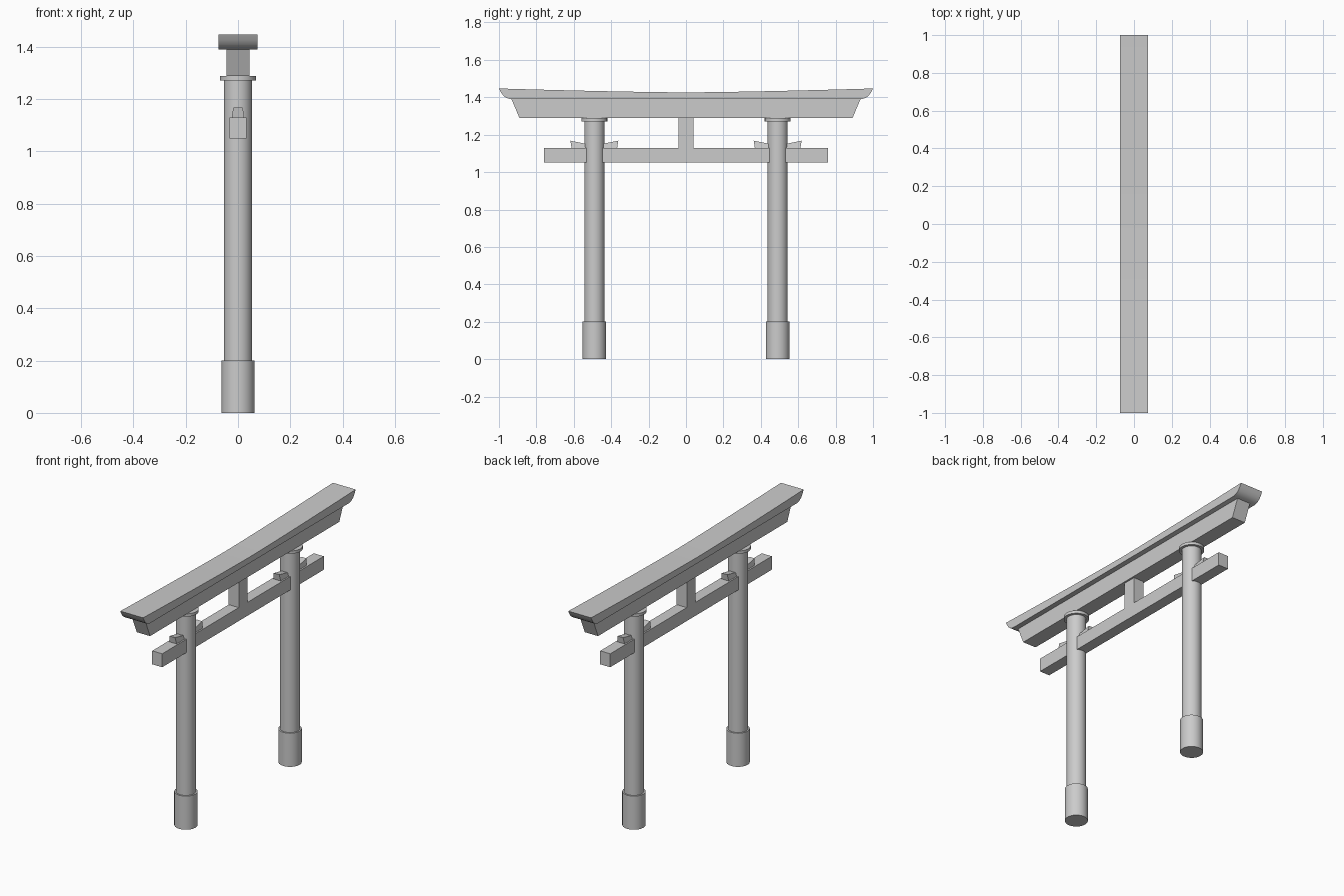
import bpy, math

if "Cube" in bpy.data.objects:
    bpy.data.objects.remove(bpy.data.objects["Cube"])


def smooth(obj):
    bpy.ops.object.select_all(action='DESELECT')
    obj.select_set(True)
    bpy.context.view_layer.objects.active = obj
    bpy.ops.object.shade_smooth_by_angle(angle=math.radians(35))


def cylinder(name, y, r, z0, z1):
    bpy.ops.mesh.primitive_cylinder_add(vertices=32, radius=r, depth=z1 - z0,
                                        location=(0, y, (z0 + z1) / 2))
    obj = bpy.context.object
    obj.name = name
    smooth(obj)


def extrude_profile(name, points, half, round_ends=False):
    """Prism along x from a (y, z) or (y, z, half width) outline."""
    n = len(points)
    verts = [(s * (p[2] if len(p) > 2 else half), p[0], p[1])
             for s in (1, -1) for p in points]
    faces = [tuple(range(n)), tuple(reversed(range(n, 2 * n)))]
    faces += [(i, i + n, (i + 1) % n + n, (i + 1) % n) for i in range(n)]
    mesh = bpy.data.meshes.new(name)
    mesh.from_pydata(verts, [], faces)
    obj = bpy.data.objects.new(name, mesh)
    bpy.context.collection.objects.link(obj)
    if round_ends:
        smooth(obj)
    return obj


# Top lintel: flat underside, rounded undercut ends, gently sagging top
end = [(0.94, 1.39), (0.962, 1.397), (0.978, 1.41), (0.99, 1.427)]
top = [(1 - i / 8, 1.426 + 0.021 * abs(1 - i / 8) ** 1.4) for i in range(17)]
outline = end + top + [(-y, z) for y, z in reversed(end)]
extrude_profile("top_lintel", outline, 0.075, True)

# Second lintel with slanted ends
extrude_profile("under_lintel",
                [(-0.89, 1.288), (0.89, 1.288), (0.933, 1.39), (-0.933, 1.39)], 0.044)

# Tie beam and centre strut in one outline
extrude_profile("tie_beam_and_strut",
                [(-0.76, 1.05), (0.76, 1.05), (0.76, 1.13), (0.04, 1.13),
                 (0.04, 1.288), (-0.04, 1.288), (-0.04, 1.13), (-0.76, 1.13)], 0.033)

for side, label in ((-1, "front"), (1, "back")):
    y = 0.49 * side
    # Pillar with base sleeve and cap disc
    cylinder(label + "_pillar", y, 0.054, 0.1, 1.275)
    cylinder(label + "_pillar_base", y, 0.063, 0.0, 0.2)
    cylinder(label + "_pillar_cap", y, 0.069, 1.271, 1.288)
    # Wedges on both sides of the pillar, higher at the outer end
    extrude_profile(label + "_wedges",
                    [(y - 0.122, 1.13, 0.024), (y + 0.122, 1.13, 0.024),
                     (y + 0.128, 1.168, 0.018), (y + 0.045, 1.151, 0.019),
                     (y - 0.045, 1.151, 0.019), (y - 0.128, 1.168, 0.018)], 0.02)
